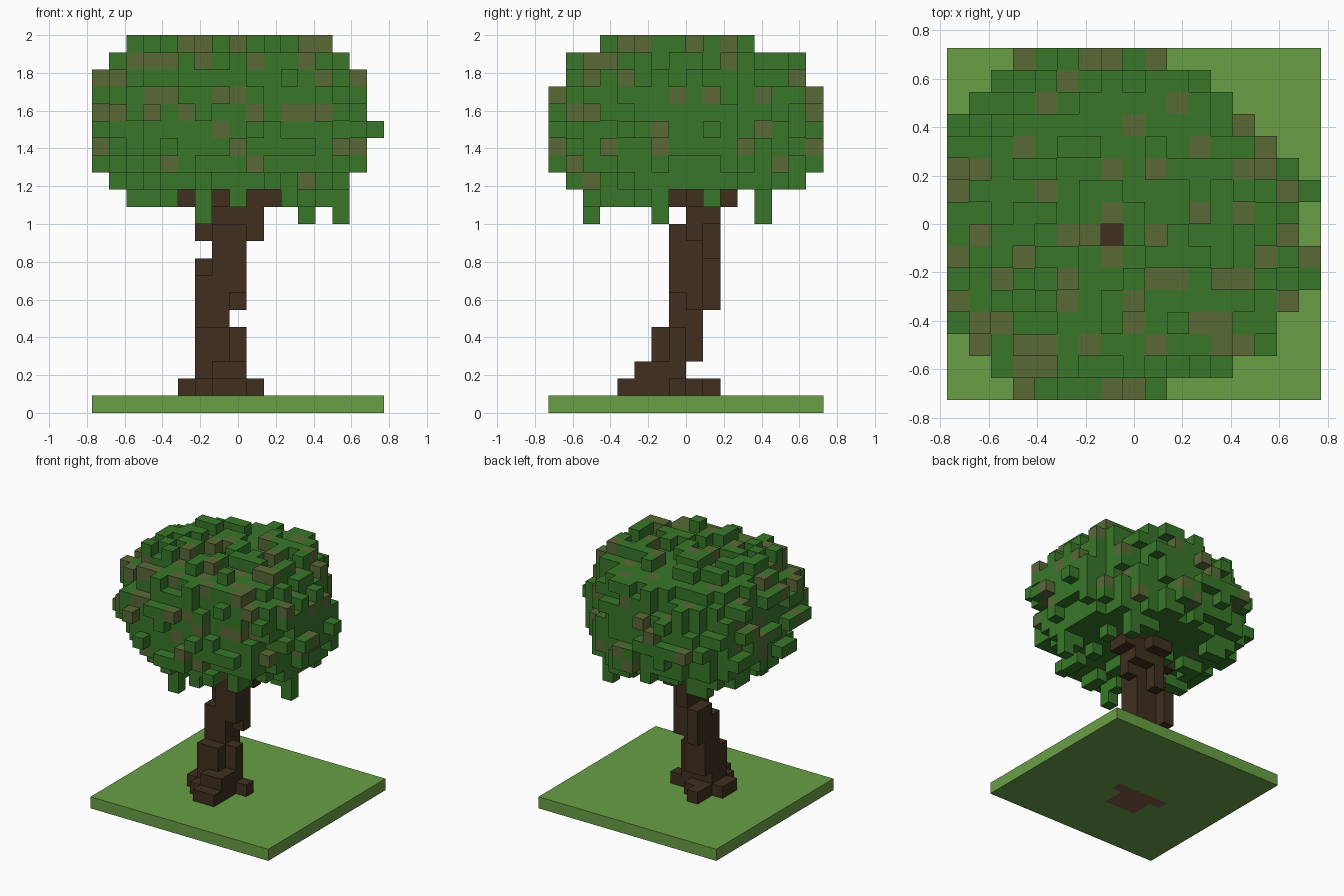
import bpy
import random
from itertools import product
from mathutils import Vector

random.seed(5)
if "Cube" in bpy.data.objects:
    bpy.data.objects.remove(bpy.data.objects["Cube"], do_unlink=True)

UNIT = 1 / 11                      # edge of one block
NX, NY = 17, 16                    # ground size in blocks
SIDES = [(a, s) for a in range(3) for s in (0, 1)]


def material(name, rgb):
    mat = bpy.data.materials.new(name)
    mat.use_nodes = True
    mat.diffuse_color = (*rgb, 1)
    mat.node_tree.nodes["Principled BSDF"].inputs["Base Color"].default_value = (*rgb, 1)
    return mat


grass = material("grass green", (0.140, 0.350, 0.058))
leaf = material("leaf green", (0.040, 0.187, 0.022))
dry_leaf = material("dry leaf olive", (0.100, 0.143, 0.037))
bark = material("bark brown", (0.050, 0.029, 0.013))
soil = material("soil brown", (0.220, 0.110, 0.062))


def block(i, j, k):
    """All cells in a box of inclusive ranges."""
    return set(product(*(range(a, b + 1) for a, b in (i, j, k))))


def neighbour(cell, axis, side):
    other = list(cell)
    other[axis] += 1 if side else -1
    return tuple(other)


def build(name, cells, solid, mats, pick=lambda cell: 0):
    """Mesh of the exposed faces of a set of cells."""
    verts, faces, slots = {}, [], []
    for cell in sorted(cells):
        slot = pick(cell)
        for axis, side in SIDES:
            if neighbour(cell, axis, side) in solid:
                continue
            u, v = (axis + 1) % 3, (axis + 2) % 3
            quad = []
            for du, dv in ((0, 0), (1, 0), (1, 1), (0, 1)):
                corner = list(cell)
                corner[axis] += side
                corner[u] += du
                corner[v] += dv
                quad.append(verts.setdefault(tuple(corner), len(verts)))
            faces.append(quad if side else quad[::-1])
            slots.append(slot)
    shift = Vector((NX / 2, NY / 2, 0))
    mesh = bpy.data.meshes.new(name)
    mesh.from_pydata([(Vector(p) - shift) * UNIT for p in verts], [], faces)
    for mat in mats:
        mesh.materials.append(mat)
    mesh.polygons.foreach_set("material_index", slots)
    mesh.update()
    obj = bpy.data.objects.new(name, mesh)
    bpy.context.collection.objects.link(obj)


# Trunk: spreading roots, a leaning stem and short branches
trunk = set()
for box in (
    ((7, 8), (4, 4), (1, 1)), ((5, 5), (6, 7), (1, 1)),      # roots
    ((9, 9), (7, 7), (1, 1)), ((6, 6), (9, 9), (1, 1)),
    ((6, 8), (5, 7), (1, 1)), ((6, 7), (8, 8), (1, 1)),
    ((7, 8), (5, 5), (2, 2)), ((6, 8), (6, 7), (2, 2)),      # lower stem
    ((6, 7), (6, 8), (3, 4)), ((8, 8), (7, 7), (3, 4)),
    ((6, 7), (7, 8), (5, 5)),
    ((6, 6), (7, 9), (6, 7)), ((6, 6), (8, 9), (8, 8)),      # upper stem
    ((7, 7), (7, 8), (6, 8)), ((8, 8), (8, 8), (6, 6)),
    ((8, 8), (7, 8), (7, 8)), ((7, 8), (7, 8), (9, 10)),
    ((7, 7), (9, 9), (9, 10)), ((6, 9), (8, 8), (10, 10)),
    ((7, 9), (8, 9), (11, 12)), ((5, 5), (8, 8), (12, 13)),  # branches
    ((6, 6), (8, 8), (12, 12)), ((10, 10), (8, 9), (12, 13)),
    ((7, 8), (10, 10), (12, 13)), ((7, 7), (7, 7), (12, 20)),
):
    trunk |= block(*box)

# Soil patch in the ground below the trunk
patch = block((6, 8), (5, 7), (0, 0)) | block((5, 9), (7, 7), (0, 0))

# Crown outline: x and y range of each layer, then x range of each row
FULL = (0, NX - 1, 0, NY - 1)
LAYERS = {21: (2, 13, 3, 11), 20: (1, 15, 1, 14), 19: (0, 15, 1, 14),
          13: (1, 15, 1, 14), 12: (2, 14, 2, 12)}
ROWS = {15: (3, 9), 14: (1, 11), 13: (0, 13), 12: (0, 13), 11: (0, 15), 10: (0, 15),
        4: (0, 15), 3: (0, 15), 2: (1, 14), 1: (2, 12), 0: (3, 9)}


def in_outline(cell):
    i, j, k = cell
    left, right, front, back = LAYERS.get(k, FULL)
    low, high = ROWS.get(j, FULL[:2])
    return (max(left, low) <= i <= min(right, high)
            and front <= j <= back and 12 <= k <= 21)


def in_core(cell):
    """Rounded body one block inside the outline, with a rough edge."""
    dx, dy, dz = cell[0] - 7.5, cell[1] - 7.6, cell[2] - 16.5
    size = (dx / 8.3) ** 2 + (dy / 8.1) ** 2 + abs(dz / 5.25) ** 2.3
    return (size < random.uniform(0.86, 1.06)
            and all(in_outline(neighbour(cell, a, s)) for a, s in SIDES[:4]))


def open_air(cell):
    """Cells kept free of leaves, so that the branches show."""
    i, j, k = cell
    if k == 12 and (j in (7, 10, 11) or (i in (5, 7, 9, 10) and j < 9)):
        return True
    return (i, j) == (7, 7) or not in_outline(cell)


core = {c for c in sorted(block((1, 15), (1, 14), (13, 20))) if in_core(c)} - trunk

# Crown: random blocks standing out of the core, and hanging tips
crown = set(core)
for cell in sorted(core):
    for axis, side in SIDES:
        out = neighbour(cell, axis, side)
        if out not in core and not open_air(out) and random.random() < 0.4:
            crown.add(out)
for i, j in ((6, 2), (14, 6), (12, 12)):
    crown |= block((i, i), (j, j), (11, 14))
crown -= trunk

# Dry leaves: the outermost block at each spot, listed row by row
FRONT = {21: (6, 8), 20: (2, 4, 9, 12, 15), 18: (3, 8), 17: (0, 1, 5, 11, 13),
         16: (7,), 15: (0, 15), 14: (4, 9), 13: (12,)}
LEFT = {21: (5, 8, 10), 20: (3, 10), 19: (14,), 18: (0, 7, 9, 15), 17: (1, 2),
        16: (6, 12), 15: (3, 11), 14: (13,), 13: (2,)}
TOP = {15: (3, 6, 9), 14: (5,), 13: (0, 4, 10), 12: (8, 13), 11: (3, 11, 15),
       10: (1, 7, 9, 13), 9: (0, 4), 8: (7, 13), 7: (1, 5, 6, 9, 16),
       6: (0, 3, 7, 14), 5: (2, 5, 9, 10, 12), 4: (0, 5, 15), 3: (1, 2, 8, 11),
       2: (3, 6, 13), 1: (4,), 0: (3, 8)}
dry, shown = set(), set()
for axis, sign, rows in ((1, -1, FRONT), (0, 1, LEFT), (2, 1, TOP)):
    outer = {}
    for cell in sorted(crown, key=lambda c: (c[axis] * sign, c)):
        outer[cell[:axis] + cell[axis + 1:]] = cell
    shown |= set(outer.values())
    dry |= {c for (a, b), c in outer.items() if a in rows.get(b, ())}
dry |= {c for c in sorted(crown - shown) if random.random() < 0.09}

# Ground slab
ground = block((0, NX - 1), (0, NY - 1), (0, 0)) - patch

solid = trunk | crown | ground | patch
build("ground", ground, solid, [grass])
build("soil_patch", patch, solid, [soil])
build("trunk", trunk, solid, [bark])
build("crown", crown, solid, [leaf, dry_leaf], lambda cell: int(cell in dry))
